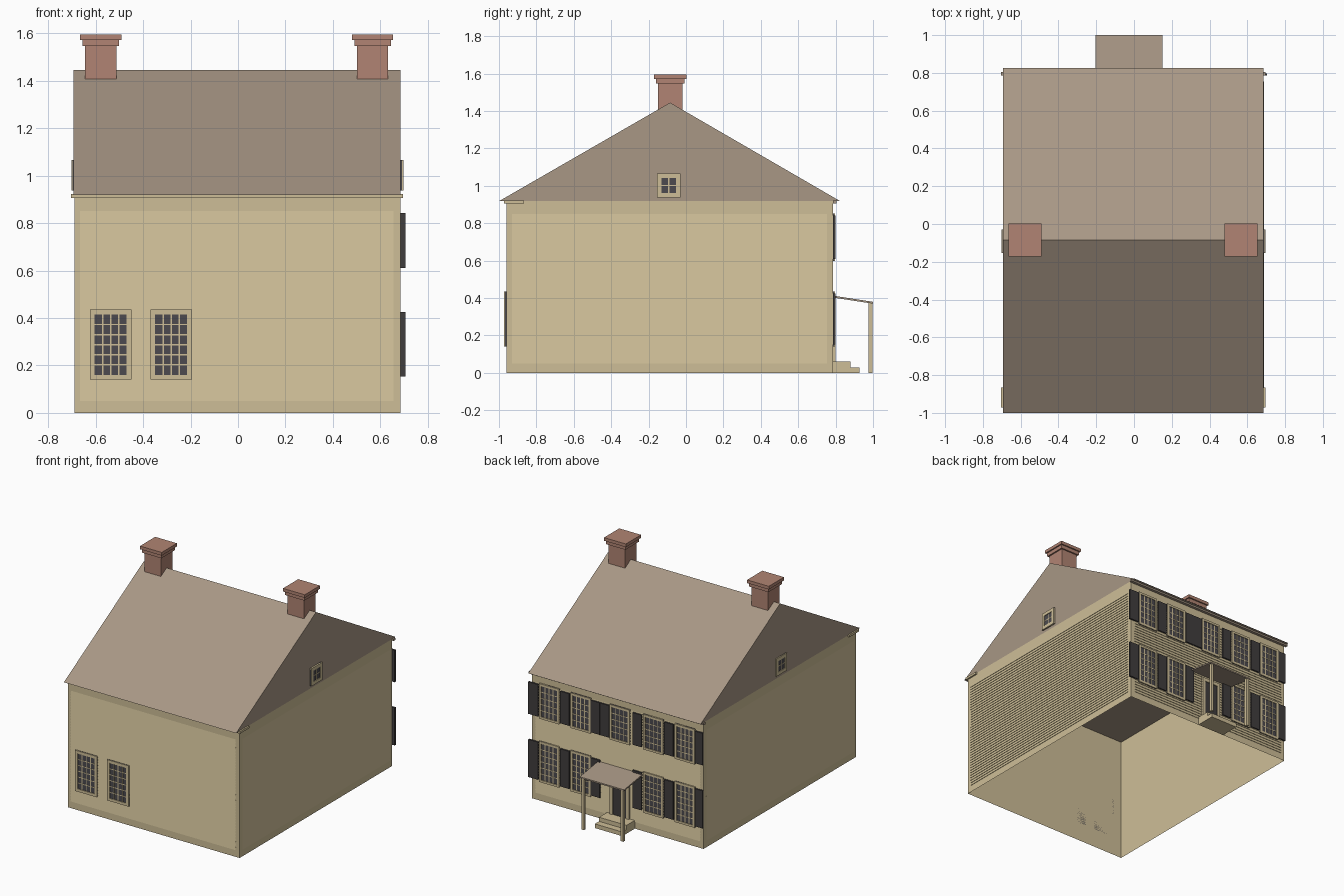
import bpy, bmesh
from mathutils import Vector

if "Cube" in bpy.data.objects:
    bpy.data.objects.remove(bpy.data.objects["Cube"], do_unlink=True)


def material(name, srgb):
    lin = [((c / 255 + 0.055) / 1.055) ** 2.4 for c in srgb] + [1.0]
    m = bpy.data.materials.new(name)
    m.use_nodes = True
    m.diffuse_color = lin
    m.node_tree.nodes["Principled BSDF"].inputs["Base Color"].default_value = lin
    return m


TAN = material("tan clapboard", (206, 190, 151))
ROOF = material("brown shingle", (168, 151, 133))
BRICK = material("red brick", (177, 132, 115))
GLASS = material("dark glass", (76, 74, 78))
SHUTTER = material("charcoal shutter", (64, 61, 61))

# House extents
X0, X1, Y0, Y1, EAVE = -0.69, 0.685, -0.96, 0.785, 0.918
RIDGE_Y, RIDGE_Z = -0.085, 1.445

# Each wall maps (along, height, outward) to world space
WALLS = {
    "front": lambda u, z, d: (u, Y0 - d, z),
    "back": lambda u, z, d: (u, Y1 + d, z),
    "left": lambda u, z, d: (X1 + d, u, z),
    "right": lambda u, z, d: (X0 - d, u, z),
}


def finish(name, bm, *mats):
    bmesh.ops.recalc_face_normals(bm, faces=bm.faces)
    me = bpy.data.meshes.new(name)
    bm.to_mesh(me)
    bm.free()
    for m in mats:
        me.materials.append(m)
    ob = bpy.data.objects.new(name, me)
    bpy.context.collection.objects.link(ob)
    return ob


def add_box(bm, a, b, index=0):
    a, b = Vector(a), Vector(b)
    verts = bmesh.ops.create_cube(bm, size=1)["verts"]
    for v in verts:
        v.co = [(a[i] + b[i]) / 2 + v.co[i] * abs(b[i] - a[i]) for i in range(3)]
    for f in {f for v in verts for f in v.link_faces}:
        f.material_index = index


def box(name, a, b, mat):
    bm = bmesh.new()
    add_box(bm, a, b)
    return finish(name, bm, mat)


def extrude_x(name, profile, xa, xb, mat):
    """Solid prism from a (y, z) profile."""
    bm = bmesh.new()
    face = bm.faces.new([bm.verts.new((xa, y, z)) for y, z in profile])
    new = bmesh.ops.extrude_face_region(bm, geom=[face])["geom"]
    bmesh.ops.translate(bm, vec=(xb - xa, 0, 0),
                        verts=[g for g in new if isinstance(g, bmesh.types.BMVert)])
    return finish(name, bm, mat)


def siding(side, ua, ub, z=0.05, top=0.85, step=0.02):
    """Overlapping boards as a saw-tooth sheet."""
    at, bm = WALLS[side], bmesh.new()
    rows = []
    for i in range(round((top - z) / step)):
        rows += [(z + i * step, 0.0006), (z + i * step, 0.004)]
    rows.append((top, 0.0006))
    pairs = [[bm.verts.new(at(u, h, d)) for u in (ua, ub)] for h, d in rows]
    for p, q in zip(pairs, pairs[1:]):
        bm.faces.new((p[0], p[1], q[1], q[0]))
    ob = finish(side + "_siding", bm, TAN)
    out = Vector(at(0, 0, 1)) - Vector(at(0, 0, 0))
    if sum(p.normal.dot(out) for p in ob.data.polygons) < 0:
        ob.data.flip_normals()


def window(name, side, centre, width, za, zb, cols, rows, border=0.02):
    """Glass slab with a raised surround and glazing bars."""
    at, bm = WALLS[side], bmesh.new()
    ua, ub = centre - width / 2, centre + width / 2

    def slab(u0, u1, z0, z1, d, index=0):
        add_box(bm, at(u0, z0, 0), at(u1, z1, d), index)

    slab(ua, ub, za, zb, 0.007, 1)
    for u in (ua, ub - border):
        slab(u, u + border, za, zb, 0.012)
    for z in (za, zb - border):
        slab(ua + border, ub - border, z, z + border, 0.012)
    gu, gz = (width - 2 * border) / cols, (zb - za - 2 * border) / rows
    bar = 0.003
    for i in range(1, cols):
        u = ua + border + i * gu
        slab(u - bar, u + bar, za + border, zb - border, 0.009)
    for i in range(1, rows):
        z = za + border + i * gz
        slab(ua + border, ub - border, z - bar, z + bar, 0.0085)
    finish(name, bm, TAN, GLASS)


# Walls: open shell without floor
bm = bmesh.new()
add_box(bm, (X0, Y0, 0), (X1, Y1, EAVE))
bm.normal_update()
bmesh.ops.delete(bm, geom=[f for f in bm.faces if abs(f.normal.z) > 0.5], context="FACES")
finish("walls", bm, TAN)

for side in ("front", "back"):
    siding(side, X0 + 0.025, X1 - 0.03)
for side in ("left", "right"):
    siding(side, Y0 + 0.03, Y1 - 0.03)

# Roof with its gable ends
extrude_x("gable_roof", [(-1.0, EAVE), (0.825, EAVE), (RIDGE_Y, RIDGE_Z)],
          X0 - 0.004, X1, ROOF)

# Eave trim with short returns at the front corners
box("front_cornice", (X0 - 0.014, -0.972, 0.906), (X1 + 0.011, Y0, 0.922), TAN)
box("back_cornice", (X0 - 0.014, Y1, 0.906), (X1 + 0.011, 0.805, 0.922), ROOF)
box("right_cornice_return", (X0 - 0.014, Y0, 0.906), (X0, -0.865, 0.922), TAN)
box("left_cornice_return", (X1, Y0, 0.906), (X1 + 0.011, -0.865, 0.922), TAN)

# Chimneys with two stepped caps
for name, cx in (("right", -0.578), ("left", 0.567)):
    bm = bmesh.new()
    for half, za, zb in ((0.066, 1.38, 1.546), (0.077, 1.546, 1.572), (0.087, 1.572, 1.595)):
        add_box(bm, (cx - half, -0.084 - half, za), (cx + half, -0.084 + half, zb))
    finish(name + "_chimney", bm, BRICK)

# Front and gable windows
for i, u in enumerate((-0.537, -0.282)):
    window(f"front_window_{i + 1}", "front", u, 0.175, 0.14, 0.435, 4, 6)
for side in ("left", "right"):
    window(side + "_attic_window", side, -0.092, 0.125, 0.938, 1.065, 2, 2, 0.024)

# Back windows on two floors; the door takes the middle bay below
BAYS = (0.54, 0.288, -0.025, -0.293, -0.547)
for i, u in enumerate(BAYS):
    window(f"upper_back_window_{i + 1}", "back", u, 0.16, 0.598, 0.852, 4, 5, 0.016)
    if i != 2:
        window(f"lower_back_window_{i + 1}", "back", u, 0.16, 0.14, 0.435, 4, 6, 0.016)

# Shutters beside the back windows
SHUTTERS = (0.666, 0.413, 0.168, -0.165, -0.42, -0.66)
for floor, za, zb in (("lower", 0.153, 0.425), ("upper", 0.61, 0.842)):
    spots = SHUTTERS + ((0.093,) if floor == "upper" else ())
    for i, u in enumerate(spots):
        half = 0.036 if i else 0.039
        if i == len(SHUTTERS) - 1:
            half = 0.03
        box(f"{floor}_shutter_{i + 1}", (u - half, Y1, za), (u + half, Y1 + 0.013, zb), SHUTTER)

# Door and surround
DOOR = -0.025
box("door", (DOOR - 0.055, Y1, 0.06), (DOOR + 0.055, Y1 + 0.008, 0.36), SHUTTER)
for name, s in (("left", 1), ("right", -1)):
    box(name + "_door_jamb", (DOOR + s * 0.055, Y1, 0.06), (DOOR + s * 0.078, Y1 + 0.014, 0.385), TAN)
box("door_lintel", (DOOR - 0.055, Y1, 0.36), (DOOR + 0.055, Y1 + 0.014, 0.385), TAN)

# Porch: sloping roof, posts and steps
extrude_x("porch_roof", [(Y1, 0.403), (Y1, 0.413), (1.0, 0.38), (1.0, 0.37)], -0.205, 0.15, ROOF)
for name, x in (("left", 0.13), ("right", -0.185)):
    box(name + "_porch_post", (x - 0.01, 0.976, 0), (x + 0.01, 0.996, 0.375), TAN)
box("upper_step", (-0.14, Y1, 0), (0.08, 0.88, 0.06), TAN)
box("lower_step", (-0.14, 0.88, 0), (0.08, 0.928, 0.03), TAN)
